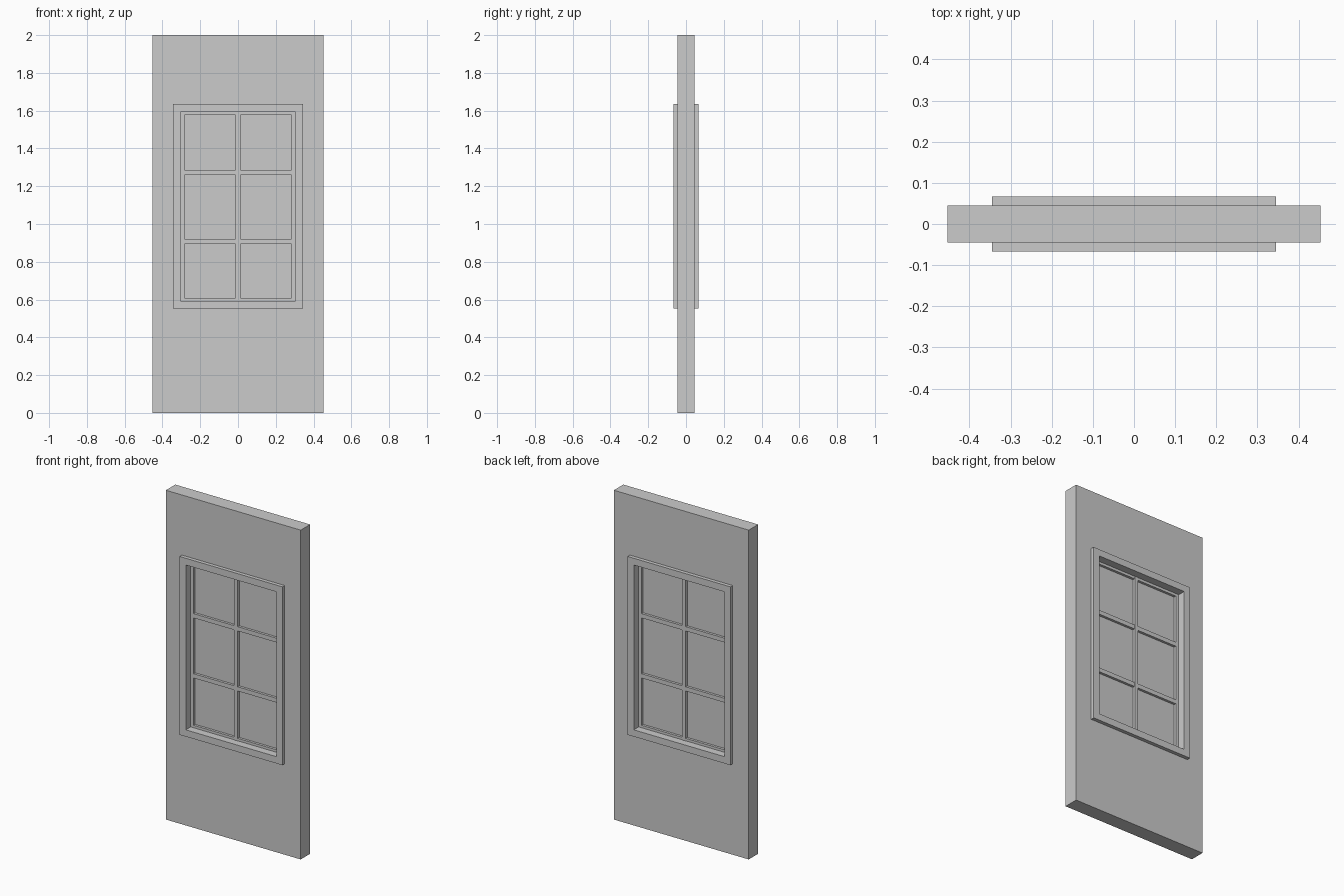
import bpy, bmesh

if "Cube" in bpy.data.objects:
    bpy.data.objects.remove(bpy.data.objects["Cube"])

# Shared window proportions
Z_LOW, Z_HIGH = 0.593, 1.594      # wall opening
HALF_OPEN = 0.304
TRIM = 0.041


def box(name, x0, x1, y, z0, z1):
    """Box symmetric about y = 0 with half depth y."""
    bpy.ops.mesh.primitive_cube_add(size=1, location=((x0 + x1) / 2, 0, (z0 + z1) / 2))
    ob = bpy.context.object
    ob.name = name
    ob.scale = (x1 - x0, 2 * y, z1 - z0)
    bpy.ops.object.transform_apply(location=False, rotation=False, scale=True)
    return ob


def frame(name, half_out, z0_out, z1_out, half_in, z0_in, z1_in, y0, y1):
    """Rectangular ring extruded from y0 to y1."""
    bm = bmesh.new()
    loops = []
    for h, a, b in ((half_out, z0_out, z1_out), (half_in, z0_in, z1_in)):
        corners = [(-h, a), (h, a), (h, b), (-h, b)]
        loops.append([bm.verts.new((x, y0, z)) for x, z in corners])
    outer, inner = loops
    for i in range(4):
        j = (i + 1) % 4
        bm.faces.new((outer[i], outer[j], inner[j], inner[i]))
    ext = bmesh.ops.extrude_face_region(bm, geom=bm.faces[:], use_keep_orig=True)
    bmesh.ops.translate(bm, vec=(0, y1 - y0, 0),
                        verts=[v for v in ext["geom"] if isinstance(v, bmesh.types.BMVert)])
    bmesh.ops.recalc_face_normals(bm, faces=bm.faces[:])
    mesh = bpy.data.meshes.new(name)
    bm.to_mesh(mesh)
    bm.free()
    ob = bpy.data.objects.new(name, mesh)
    bpy.context.collection.objects.link(ob)
    return ob


# Wall panel with a window opening
frame("wall_panel", 0.453, 0, 2, HALF_OPEN, Z_LOW, Z_HIGH, -0.045, 0.045)

# Raised trim on both faces
for side, s in (("front", -1), ("back", 1)):
    frame(side + "_trim", HALF_OPEN + TRIM, Z_LOW - TRIM, Z_HIGH + TRIM,
          HALF_OPEN, Z_LOW, Z_HIGH, s * 0.045, s * 0.067)

# Sash frame set back in the opening
frame("sash_frame", HALF_OPEN, Z_LOW, Z_HIGH, 0.284, 0.608, 1.578, -0.02, 0.02)

# Glazing bars: the upright stands slightly proud of the cross bars
box("upright_bar", -0.012, 0.012, 0.022, Z_LOW, Z_HIGH)
for name, z0, z1 in (("lower_cross_bar", 0.895, 0.921), ("upper_cross_bar", 1.260, 1.286)):
    box(name, -0.284, 0.284, 0.02, z0, z1)

# Glass pane behind the bars
box("glass_pane", -0.29, 0.29, 0.005, 0.60, 1.585)
